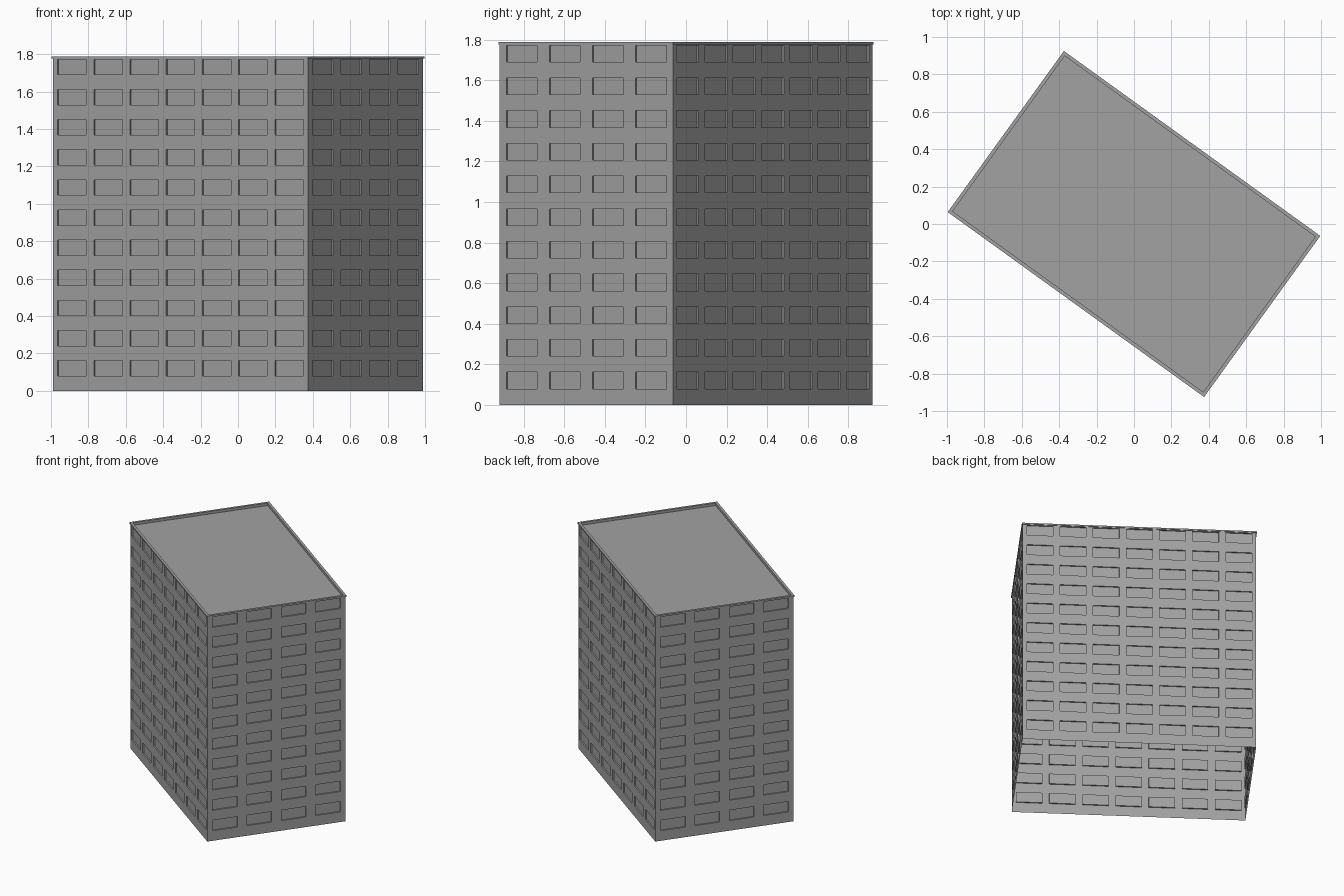
import bpy, bmesh, math
from mathutils import Vector, Matrix

cube = bpy.data.objects.get("Cube")
if cube:
    bpy.data.objects.remove(cube)

LENGTH, WIDTH, HEIGHT = 1.68, 1.052, 1.78
TURN = Matrix.Rotation(math.radians(-35.8), 4, 'Z')
ROWS, SILL, STOREY, WIN_H = 11, 0.08, 0.161, 0.082
WIN_W, DEPTH = 0.188, 0.01

grey = bpy.data.materials.new("concrete grey")
grey.use_nodes = True
colour = (0.36, 0.36, 0.36, 1)
grey.diffuse_color = colour
grey.node_tree.nodes["Principled BSDF"].inputs["Base Color"].default_value = colour


def finish(bm, name):
    mesh = bpy.data.meshes.new(name)
    bm.transform(TURN)
    bm.to_mesh(mesh)
    bm.free()
    mesh.materials.append(grey)
    obj = bpy.data.objects.new(name, mesh)
    bpy.context.collection.objects.link(obj)


def cuts(total, start, pitch, size, count):
    """Edges of evenly spaced openings along one direction."""
    marks = [0]
    for i in range(count):
        marks += [start + i * pitch, start + i * pitch + size]
    return marks + [total]


def facade(name, length, distance, angle, columns, margin):
    """Single-sheet wall with a grid of shallow recessed windows."""
    pitch = (length - 2 * margin - WIN_W) / (columns - 1)
    us = cuts(length, margin, pitch, WIN_W, columns)
    zs = cuts(HEIGHT, SILL, STOREY, WIN_H, ROWS)
    bm = bmesh.new()
    grid = [[bm.verts.new((u - length / 2, -distance, z)) for u in us] for z in zs]
    windows = []
    for j in range(len(zs) - 1):
        for i in range(len(us) - 1):
            f = bm.faces.new((grid[j][i], grid[j][i + 1], grid[j + 1][i + 1], grid[j + 1][i]))
            if i % 2 and j % 2:
                windows.append(f)
    panes = bmesh.ops.extrude_discrete_faces(bm, faces=windows)["faces"]
    bmesh.ops.translate(bm, verts=list({v for f in panes for v in f.verts}), vec=(0, DEPTH, 0))
    bm.transform(Matrix.Rotation(math.radians(angle), 4, 'Z'))
    finish(bm, name)


# Four walls, open underneath
for name, angle in (("front_wall", 0), ("back_wall", 180)):
    facade(name, LENGTH, WIDTH / 2, angle, 7, 0.03)
for name, angle in (("left_wall", 90), ("right_wall", 270)):
    facade(name, WIDTH, LENGTH / 2, angle, 4, 0.04)

# Overhanging roof rim that drops inside to the sunken roof
bm = bmesh.new()
rings = []
for offset, z in ((0, 1.777), (0.005, 1.777), (0.005, 1.788), (-0.014, 1.788), (-0.014, 1.768)):
    x, y = LENGTH / 2 + offset, WIDTH / 2 + offset
    rings.append([bm.verts.new(Vector((sx * x, sy * y, z)))
                  for sx, sy in ((-1, -1), (1, -1), (1, 1), (-1, 1))])
for low, high in zip(rings, rings[1:]):
    for k in range(4):
        n = (k + 1) % 4
        bm.faces.new((low[k], low[n], high[n], high[k]))
bm.faces.new(rings[-1])
finish(bm, "roof_with_rim")
